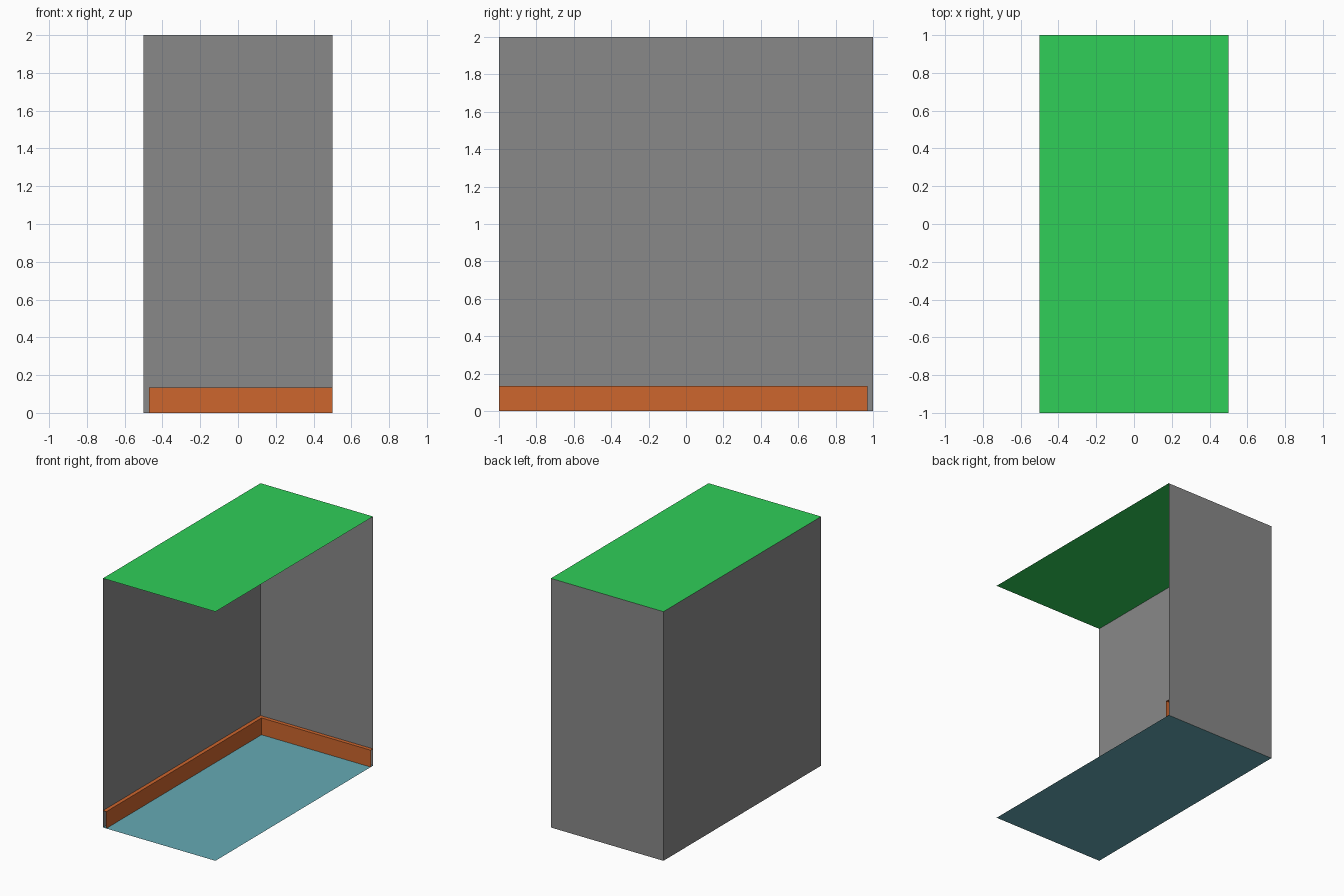
import bpy

cube = bpy.data.objects.get("Cube")
if cube:
    bpy.data.objects.remove(cube, do_unlink=True)

W, D, H = 0.5, 1.0, 2.0          # half width, half depth, height
TRIM_H, TRIM_T = 0.135, 0.03     # skirting height and thickness


def material(name, rgb):
    mat = bpy.data.materials.new(name)
    mat.use_nodes = True
    mat.diffuse_color = (*rgb, 1)
    mat.node_tree.nodes["Principled BSDF"].inputs["Base Color"].default_value = (*rgb, 1)
    return mat


grey = material("wall grey", (0.25, 0.25, 0.25))
green = material("ceiling green", (0.029, 0.62, 0.098))
teal = material("floor teal", (0.13, 0.40, 0.46))
orange = material("skirting orange", (0.61, 0.132, 0.027))


def sheet(name, rows, mat):
    """Skin a surface between successive rows of points."""
    n = len(rows[0])
    verts = [p for row in rows for p in row]
    faces = [(r * n + i, r * n + i + 1, (r + 1) * n + i + 1, (r + 1) * n + i)
             for r in range(len(rows) - 1) for i in range(n - 1)]
    mesh = bpy.data.meshes.new(name)
    mesh.from_pydata(verts, [], faces)
    mesh.materials.append(mat)
    obj = bpy.data.objects.new(name, mesh)
    bpy.context.collection.objects.link(obj)
    return obj


def corner_path(inset, z):
    """Path along the right wall, round the corner and along the back wall."""
    x, y = -W + inset, D - inset
    return [(x, -D, z), (x, y, z), (W, y, z)]


# Floor and ceiling
for name, z, mat in (("floor", 0, teal), ("ceiling", H, green)):
    sheet(name, [[(-W, -D, z), (W, -D, z)], [(-W, D, z), (W, D, z)]], mat)

# Two walls meeting at the back corner
bottom, top = corner_path(0, 0), corner_path(0, H)
sheet("side_wall", [bottom[:2], top[:2]], grey)
sheet("back_wall", [bottom[1:], top[1:]], grey)

# Mitred skirting with open ends
sheet("skirting", [corner_path(TRIM_T, 0), corner_path(TRIM_T, TRIM_H),
                   corner_path(0, TRIM_H)], orange)
